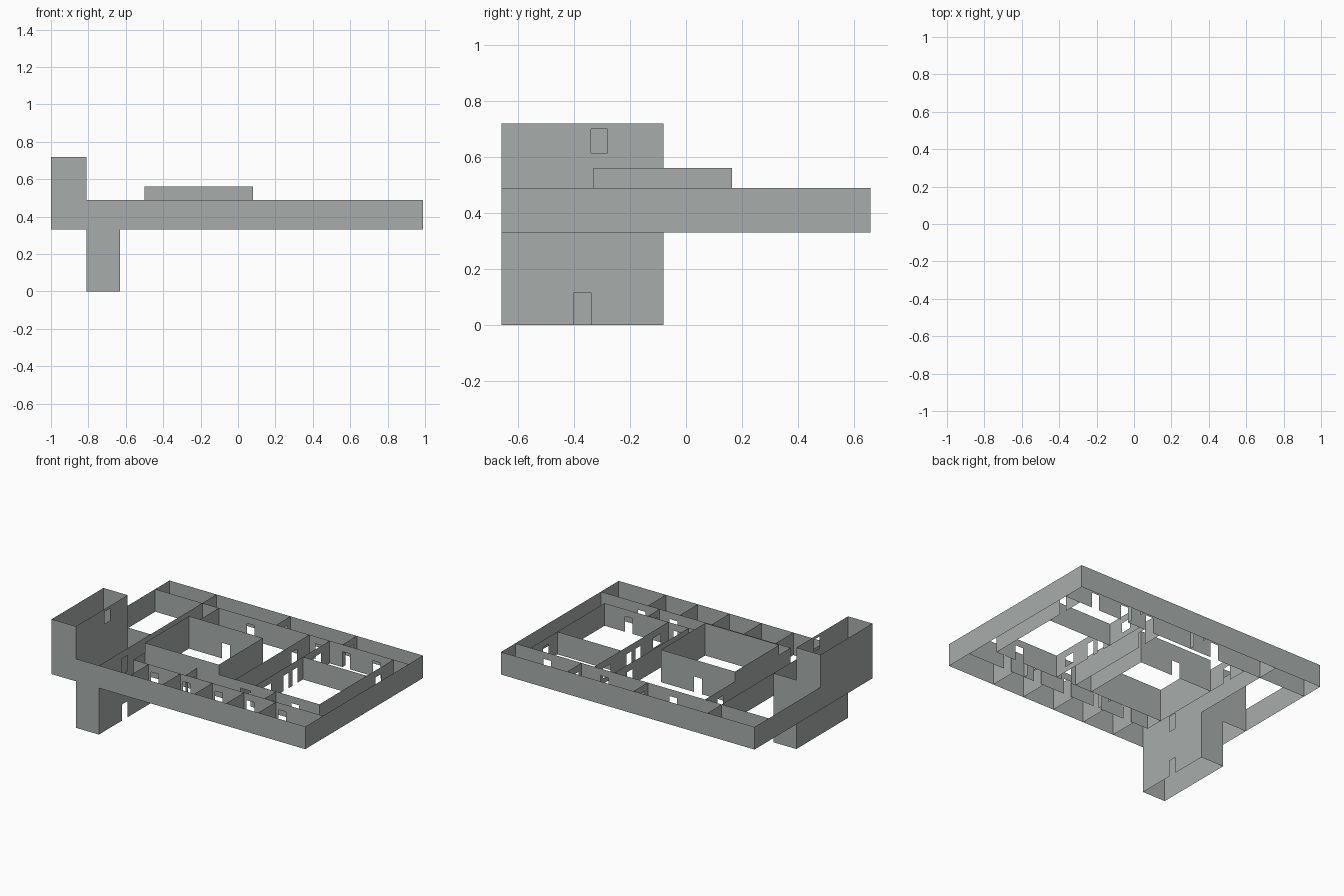
import bpy
import bmesh
from mathutils import Vector

cube = bpy.data.objects.get("Cube")
if cube:
    bpy.data.objects.remove(cube, do_unlink=True)

grey = bpy.data.materials.new("concrete_grey")
grey.use_nodes = True
grey.diffuse_color = (0.39, 0.42, 0.41, 1)
grey.node_tree.nodes["Principled BSDF"].inputs["Base Color"].default_value = grey.diffuse_color

# Storey heights and main grid lines
FLOOR, TOP, HIGH, ROOF = 0.33, 0.49, 0.56, 0.72
WEST, EAST, SOUTH, NORTH = -1.0, 0.99, -0.66, 0.66
GALLERY, HALL, FRONT = 0.50, -0.33, -0.46
MID, INNER, TOWER_BACK = -0.81, -0.63, -0.08
DOOR = 0.44


def wall(name, axis, at, start, end, z0=FLOOR, z1=TOP, holes=()):
    """Sheet wall along axis 'x' or 'y'; holes are (from, to, bottom, top)."""
    bm = bmesh.new()

    def panel(a, b, lo, hi):
        if b - a < 0.001 or hi - lo < 0.001:
            return
        corners = ((a, lo), (b, lo), (b, hi), (a, hi))
        bm.faces.new([bm.verts.new(Vector((s, at, z) if axis == "x" else (at, s, z)))
                      for s, z in corners])

    cursor = start
    for a, b, lo, hi in sorted(holes):
        panel(cursor, a, z0, z1)
        panel(a, b, z0, lo)
        panel(a, b, hi, z1)
        cursor = b
    panel(cursor, end, z0, z1)
    bmesh.ops.remove_doubles(bm, verts=bm.verts[:], dist=0.0005)
    mesh = bpy.data.meshes.new(name)
    bm.to_mesh(mesh)
    bm.free()
    mesh.materials.append(grey)
    obj = bpy.data.objects.new(name, mesh)
    bpy.context.collection.objects.link(obj)
    return obj


def door(centre, width=0.06, bottom=FLOOR, top=DOOR):
    return (centre - width / 2, centre + width / 2, bottom, top)


def window(centre):
    return door(centre, 0.08, 0.37, DOOR)


def box(name, x0, x1, y0, y1, z0, z1, east_holes=(), north_holes=()):
    wall(name + "_front", "x", y0, x0, x1, z0, z1)
    wall(name + "_back", "x", y1, x0, x1, z0, z1, north_holes)
    wall(name + "_right", "y", x0, y0, y1, z0, z1)
    wall(name + "_left", "y", x1, y0, y1, z0, z1, east_holes)


# Outer shell of the main storey
box("outer_wall", WEST, EAST, SOUTH, NORTH, FLOOR, TOP)

# Stair tower: lower shaft, middle partitions, upper shaft
box("lower_tower", MID, INNER, SOUTH, TOWER_BACK, 0, FLOOR,
    east_holes=[door(-0.37, bottom=0, top=0.115)])
box("upper_tower", WEST, MID, SOUTH, TOWER_BACK, TOP, ROOF,
    east_holes=[door(-0.31, bottom=0.615, top=0.70)])
wall("tower_landing_wall", "y", MID, SOUTH, TOWER_BACK)
wall("tower_back_wall", "x", TOWER_BACK, WEST, INNER)
wall("inner_side_wall", "y", INNER, SOUTH, GALLERY, holes=[door(-0.37)])
wall("inner_side_wall_end", "y", INNER, GALLERY, NORTH)

# Tall central hall
box("central_hall", -0.5, 0.08, HALL, 0.165, FLOOR, HIGH, north_holes=[door(-0.21)])

# Long walls beside the corridors
wall("gallery_wall", "x", GALLERY, WEST, EAST,
     holes=[door(-0.25), door(0.29), door(0.50), door(0.74)])
wall("hall_corridor_wall", "x", HALL, 0.08, 0.87, holes=[door(0.29, 0.08), door(0.68)])
wall("front_rooms_wall", "x", FRONT, -0.5, EAST,
     holes=[door(-0.33 + 0.25 * i) for i in range(5)])
wall("west_corridor_wall_front", "y", -0.5, FRONT, HALL)
wall("west_corridor_wall_back", "y", -0.5, 0.165, GALLERY, holes=[door(0.33)])

# Cross corridor and the side rooms
wall("cross_corridor_right", "y", 0.21, HALL, GALLERY, holes=[door(0.33)])
wall("cross_corridor_left", "y", 0.37, HALL, GALLERY,
     holes=[window(-0.20), door(0.01), door(0.11), window(0.36)])
wall("side_rooms_divider", "x", 0.20, 0.37, 0.87)
wall("side_corridor_wall", "y", 0.87, HALL, GALLERY, holes=[door(0.33)])

# Partitions between the front rooms
for i in range(5):
    wall(f"front_partition_{i + 1}", "y", -0.38 + 0.25 * i, SOUTH, FRONT)

# Corridor partitions with door openings
for i, x in enumerate((-0.05, 0.47)):
    wall(f"gallery_partition_{i + 1}", "y", x, GALLERY, NORTH, holes=[door(0.58, 0.09)])
for i, x in enumerate((-0.09, 0.53)):
    wall(f"corridor_partition_{i + 1}", "y", x, FRONT, HALL, holes=[door(-0.395, 0.07)])
